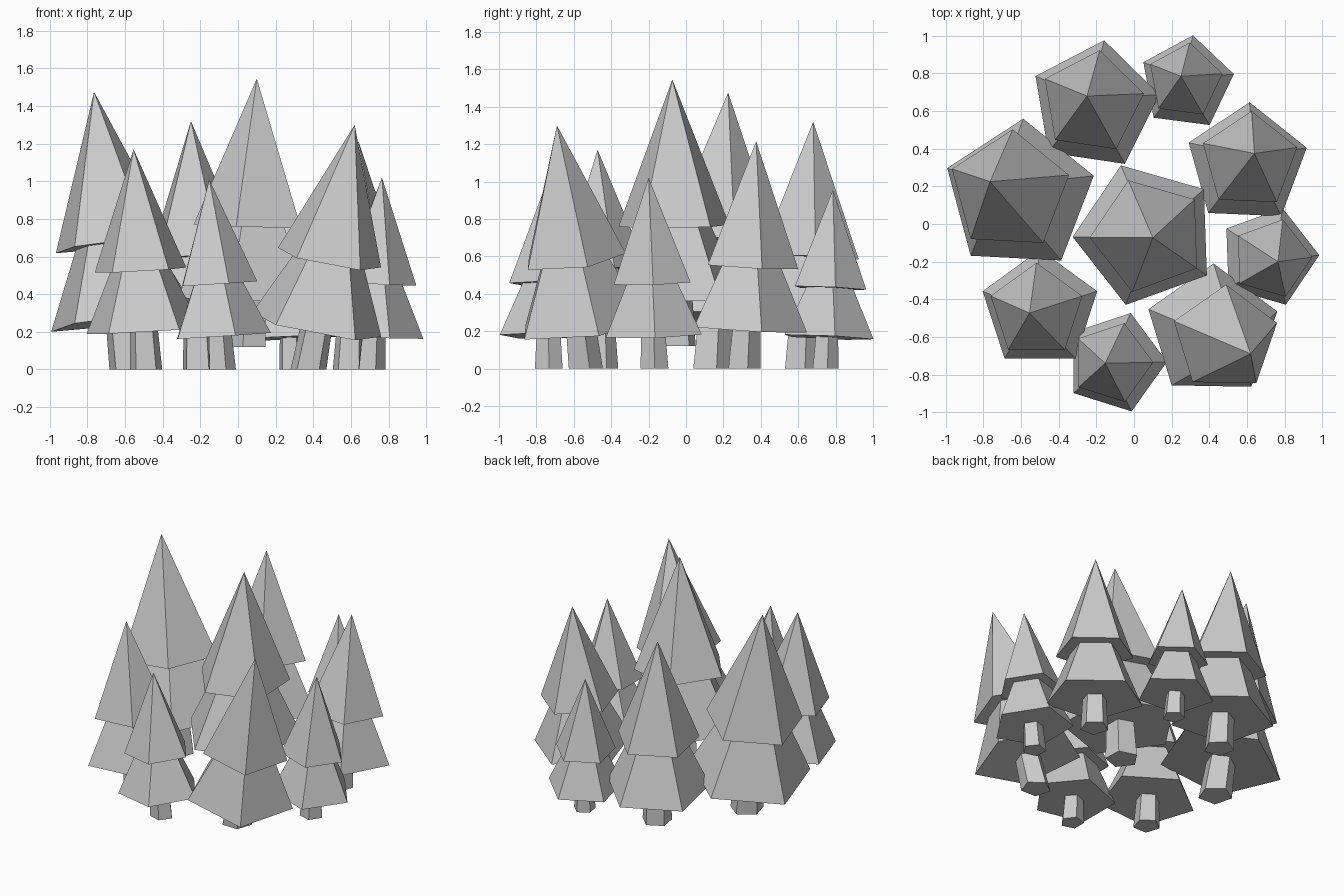
import bpy
from math import cos, sin, radians, pi

if "Cube" in bpy.data.objects:
    bpy.data.objects.remove(bpy.data.objects["Cube"])

SIDES = 5


def loft(name, rings, phase, tip=None):
    """Closed five-sided solid through (centre, radius, slope) rings, optional tip."""
    verts, faces = [], []
    for (cx, cy, cz), r, (sx, sy) in rings:
        for i in range(SIDES):
            a = phase + 2 * pi * i / SIDES
            dx, dy = r * cos(a), r * sin(a)
            verts.append((cx + dx, cy + dy, cz - sx * dx - sy * dy))
    n = len(rings)
    for k in range(n - 1):
        for i in range(SIDES):
            j = (i + 1) % SIDES
            faces.append((k * SIDES + i, k * SIDES + j, (k + 1) * SIDES + j, (k + 1) * SIDES + i))
    faces.append(tuple(reversed(range(SIDES))))
    top = (n - 1) * SIDES
    if tip:
        verts.append(tip)
        faces += [(top + i, top + (i + 1) % SIDES, n * SIDES) for i in range(SIDES)]
    else:
        faces.append(tuple(range(top, top + SIDES)))
    mesh = bpy.data.meshes.new(name)
    mesh.from_pydata(verts, [], faces)
    mesh.update()
    ob = bpy.data.objects.new(name, mesh)
    bpy.context.collection.objects.link(ob)
    return ob


def tree(label, centre, r, apex, phase, base=0.0):
    """Leaning tree: trunk, lower skirt and pointed crown."""
    h = apex[2] - base
    low = 0.175 * h
    lean = [(apex[i] - centre[i]) / (h - low) for i in (0, 1)]
    a = radians(phase)

    def at(z):
        return (centre[0] + lean[0] * (z - low), centre[1] + lean[1] * (z - low), base + z)

    loft(label + "_trunk", [(at(0), 0.077 * h, (0, 0)), (at(low * 1.1), 0.066 * h, lean)], a)
    loft(label + "_lower_branches", [(at(low), r, lean), (at(0.465 * h), r * 0.5, lean)], a)
    loft(label + "_upper_branches", [(at(0.45 * h), r * 0.8, lean)], a, apex)


# Lower skirt centre, skirt radius, apex, rotation, base height
tree("back_left_tree", (-0.21, 0.63), 0.35, (-0.25, 0.68, 1.32), 9.5)
tree("back_tree", (0.28, 0.75), 0.255, (0.25, 0.785, 0.955), 10.5)
tree("back_right_tree", (0.60, 0.317), 0.33, (0.64, 0.375, 1.215), 15.5)
tree("right_tree", (0.715, -0.175), 0.27, (0.765, -0.20, 1.02), 2)
tree("front_right_tree", (0.417, -0.57), 0.36, (0.62, -0.69, 1.30), 17)
tree("front_tree", (-0.10, -0.735), 0.275, (-0.153, -0.74, 1.01), 0.5)
tree("front_left_tree", (-0.50, -0.456), 0.32, (-0.555, -0.473, 1.17), 18)
tree("left_tree", (-0.61, 0.15), 0.41, (-0.765, 0.225, 1.475), 15)
tree("centre_tree", (0.064, -0.055), 0.39, (0.10, -0.073, 1.545), 38, 0.12)
